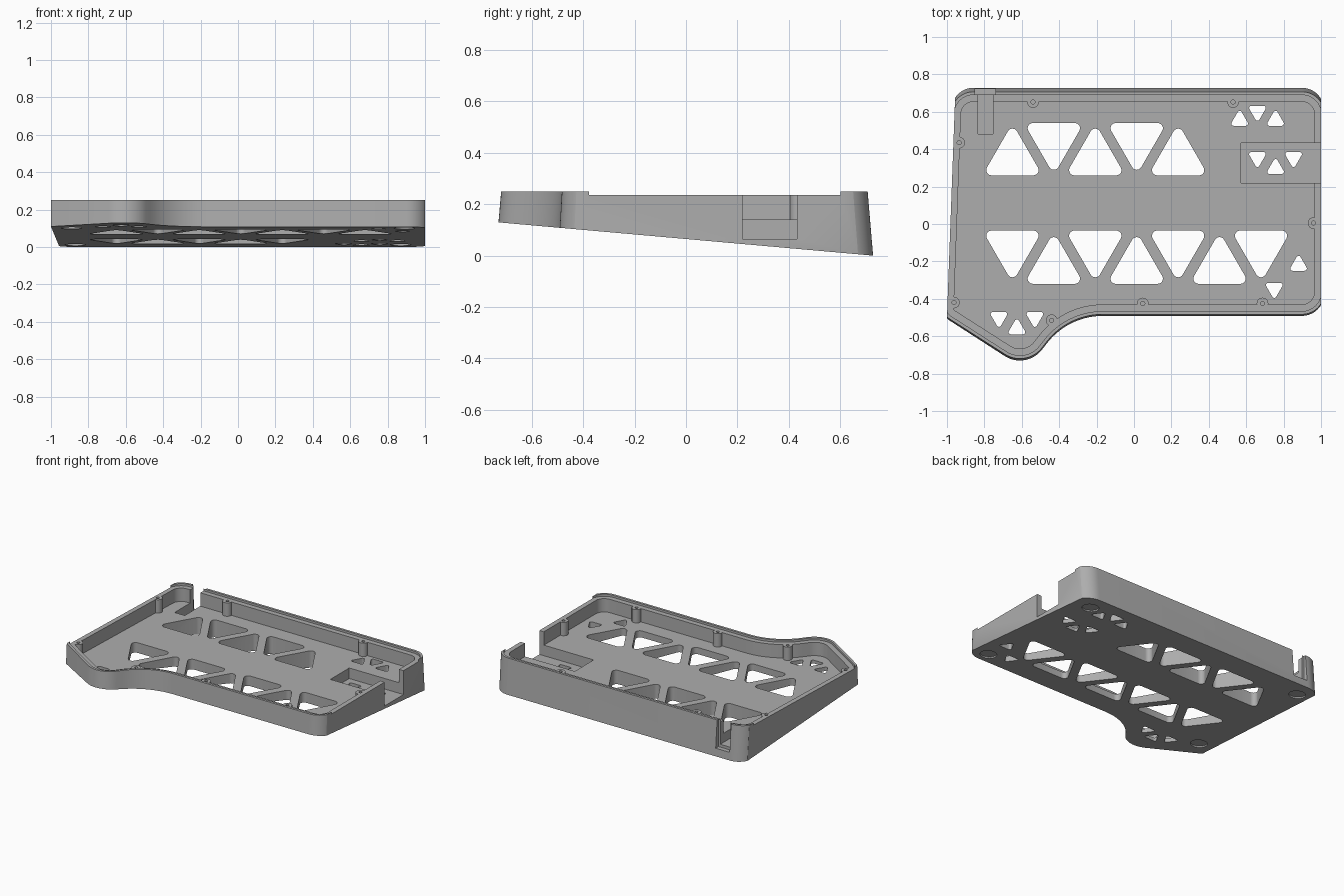
import bpy, bmesh, math
from mathutils import Vector, Matrix

if "Cube" in bpy.data.objects:
    bpy.data.objects.remove(bpy.data.objects["Cube"])

FLOOR, LEDGE, RIM = 0.14, 0.235, 0.25
SLOPE, MID = 0.0887, 0.0646          # tilted underside: z = MID - SLOPE * y

grey = bpy.data.materials.new("plain_grey")
grey.use_nodes = True
grey.diffuse_color = (0.42, 0.42, 0.42, 1)
grey.node_tree.nodes["Principled BSDF"].inputs["Base Color"].default_value = (0.42, 0.42, 0.42, 1)

# Counterclockwise outline corners: x, y, fillet radius
CORNERS = [(1.018, .707, .12), (-.974, .707, .12), (-1.018, -.487, .06),
           (-.575, -.77, .15), (-.354, -.483, .38), (1.018, -.483, .12)]


def rounded(corners, inset=0.0, steps=14):
    """Offset a polygon inward and fillet its corners."""
    pts = [Vector(c[:2]) for c in corners]
    n, out = len(pts), []
    for i in range(n):
        a = (pts[i] - pts[i - 1]).normalized()
        b = (pts[(i + 1) % n] - pts[i]).normalized()
        na, nb = Vector((-a.y, a.x)), Vector((-b.y, b.x))
        corner = pts[i] + (na + nb) * inset / (1 + na.dot(nb))
        turn = math.atan2(a.cross(b), a.dot(b))
        side = 1 if turn > 0 else -1
        r = max(corners[i][2] - side * inset, 0.008)
        centre = corner - a * r * math.tan(abs(turn) / 2) + na * r * side
        start = -na * r * side
        for k in range(steps + 1):
            out.append(centre + Matrix.Rotation(turn * k / steps, 2) @ start)
    return out


def new_object(name, bm):
    bmesh.ops.recalc_face_normals(bm, faces=bm.faces[:])
    mesh = bpy.data.meshes.new(name)
    bm.to_mesh(mesh)
    bm.free()
    mesh.materials.append(grey)
    ob = bpy.data.objects.new(name, mesh)
    bpy.context.collection.objects.link(ob)
    return ob


def add_prism(bm, outline, low, high):
    """Extrude a flat outline; low and high map (x, y) to a point."""
    bottom = [bm.verts.new(low(p)) for p in outline]
    top = [bm.verts.new(high(p)) for p in outline]
    bm.faces.new(bottom[::-1])
    bm.faces.new(top)
    for i in range(len(outline)):
        j = (i + 1) % len(outline)
        bm.faces.new((bottom[i], bottom[j], top[j], top[i]))


def at(z):
    return lambda p: (p.x, p.y, z)


def drafted(p):
    """Lower edge of the flared wall, on the tilted underside."""
    y = p.y
    for _ in range(6):
        z = MID - SLOPE * y
        y = p.y * (1 + 0.12 * (RIM - z))
    return (p.x, y, MID - SLOPE * y)


def prisms(name, outlines, z0, z1):
    bm = bmesh.new()
    for o in outlines:
        add_prism(bm, o, at(z0), at(z1))
    return new_object(name, bm)


def rect(x0, x1, y0, y1):
    return [Vector(p) for p in ((x0, y0), (x1, y0), (x1, y1), (x0, y1))]


def circle(x, y, r, n=24):
    return [Vector((x + r * math.cos(math.tau * k / n), y + r * math.sin(math.tau * k / n)))
            for k in range(n)]


def triangle(x, y, width, height, r, up):
    """Rounded triangle centred on its bounding box."""
    s = 1 if up else -1
    core = height - 2 * r
    side = core / 0.866
    half, low, tip = side / 2 + r * 1.732, -height / 2, height / 2 + r
    return rounded([(x - s * half, y + s * low, r), (x + s * half, y + s * low, r),
                    (x, y + s * tip, r)], steps=6)


def combine(target, tool, operation="DIFFERENCE"):
    mod = target.modifiers.new("shape", "BOOLEAN")
    mod.object, mod.operation, mod.solver = tool, operation, "EXACT"
    bpy.context.view_layer.objects.active = target
    bpy.ops.object.modifier_apply(modifier=mod.name)
    bpy.data.objects.remove(tool)


# Wedge body with flared walls
bm = bmesh.new()
add_prism(bm, rounded(CORNERS), drafted, at(RIM))
case = new_object("case_tray", bm)

# Stepped rim and main cavity
combine(case, prisms("rim_step", [rounded(CORNERS, .017)], LEDGE, .4))
combine(case, prisms("cavity", [rounded(CORNERS, .053)], FLOOR, .4))

# Screw bosses and their holes
SCREWS = [(-.54, .652), (.53, .652), (-.935, .435), (.96, .005),
          (-.963, -.42), (-.44, -.515), (.047, -.425), (.687, -.425)]
combine(case, prisms("bosses", [circle(x, y, .031) for x, y in SCREWS], .125, LEDGE), "UNION")
combine(case, prisms("screw_holes", [circle(x, y, .011, 16) for x, y in SCREWS], .16, .4))

# Flat side faces
combine(case, prisms("right_trim", [rect(1, 1.2, -1, 1)], -.2, .5))
left_trim = [Vector(p) for p in ((-1.3, -1), (-1.0185, -1), (-.9445, 1), (-1.3, 1))]
combine(case, prisms("left_trim", [left_trim], -.2, .5))

# Connector bay on the right, cable slot at the back left
combine(case, prisms("connector_bay", [rect(.573, 1.1, .22, .432)], .065, .4))
combine(case, prisms("cable_trench", [rect(-.835, -.755, .48, .8)], .075, .4))
combine(case, prisms("cable_slot", [rect(-.85, -.74, .692, .8)], .055, .4))

# Triangular floor openings
holes = []
for i in range(7):
    x, even = -.65 + .2215 * i, i % 2 == 0
    if i < 5:
        holes.append(triangle(x, .385 if even else .415, .28, .25, .028, even))
    holes.append(triangle(x, -.16 if even else -.195, .28, .25, .028, not even))
SMALL_UP = [(.565, .565), (.757, .565), (.757, .307), (.88, -.21), (-.626, -.55)]
SMALL_DOWN = [(.66, .592), (.66, .345), (.853, .345), (.75, -.355), (-.722, -.51), (-.53, -.51)]
for spots, up in ((SMALL_UP, True), (SMALL_DOWN, False)):
    holes += [triangle(x, y, .09, .08, .012, up) for x, y in spots]
combine(case, prisms("floor_openings", holes, -.2, .5))

# Round foot recesses in the tilted underside
bm = bmesh.new()
tilt = Matrix.Rotation(-math.atan(SLOPE), 4, "X")
for x, y in ((.87, .6), (-.87, .6), (.89, -.4), (-.89, -.41)):
    place = Matrix.Translation((x, y, MID - SLOPE * y)) @ tilt
    bmesh.ops.create_cone(bm, cap_ends=True, segments=32, radius1=.055, radius2=.055,
                          depth=.02, matrix=place)
combine(case, new_object("foot_recesses", bm))

# Smooth curved walls, sharp edges
bpy.ops.object.select_all(action="DESELECT")
case.select_set(True)
bpy.context.view_layer.objects.active = case
bpy.ops.object.shade_smooth_by_angle(angle=math.radians(30))
